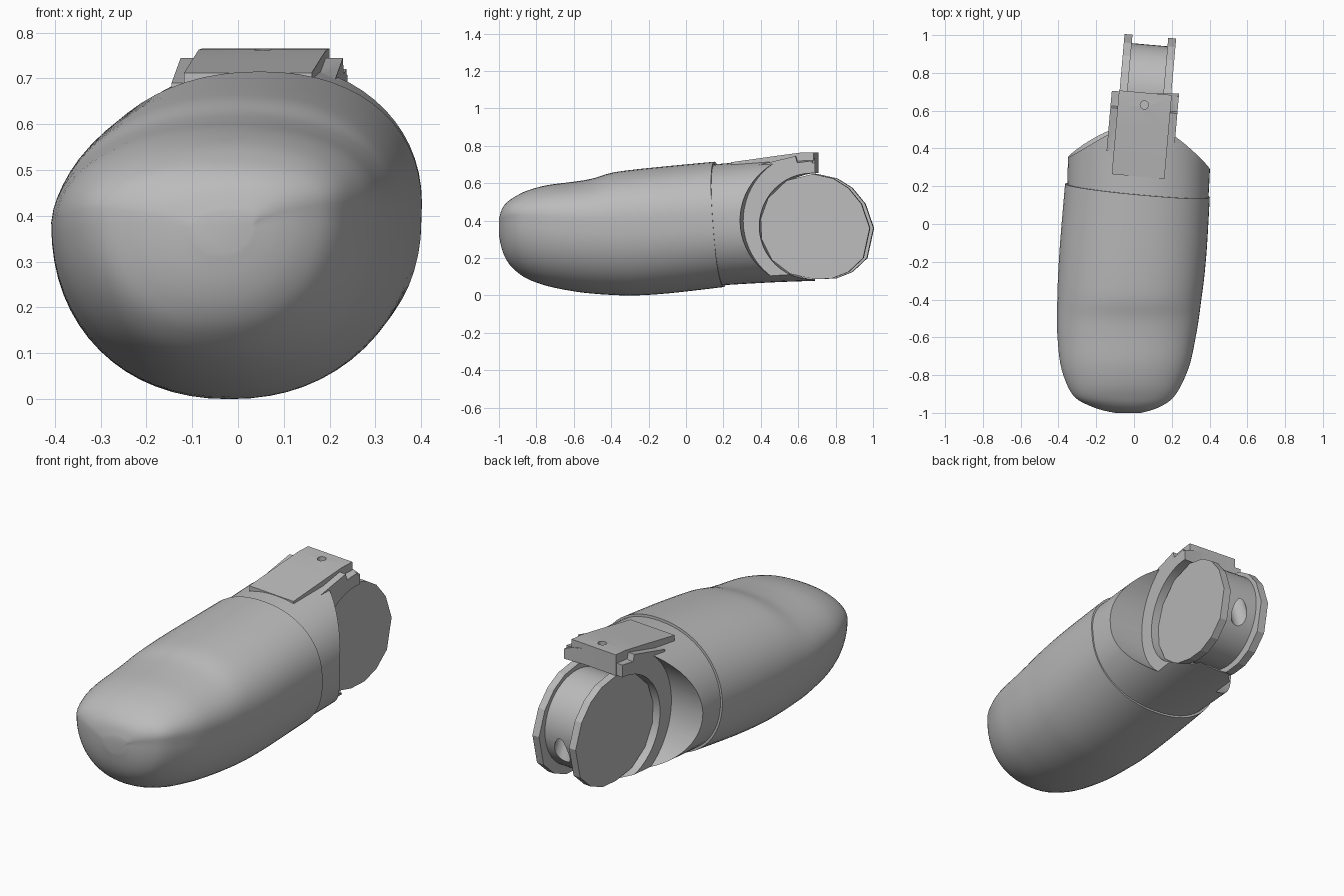
import bpy, bmesh, math
from mathutils import Matrix, Vector

cube = bpy.data.objects.get("Cube")
if cube:
    bpy.data.objects.remove(cube, do_unlink=True)

grey = bpy.data.materials.new("mid_grey")
grey.use_nodes = True
grey.diffuse_color = (0.5, 0.5, 0.5, 1)
grey.node_tree.nodes["Principled BSDF"].inputs["Base Color"].default_value = (0.5, 0.5, 0.5, 1)

# The hinge sits slightly twisted against the body
PIVOT_Y, PIVOT_Z = 0.69, 0.37
HINGE = (Matrix.Translation((0.06, PIVOT_Y, 0)) @ Matrix.Rotation(math.radians(-5), 4, 'Z')
         @ Matrix.Translation((0, -PIVOT_Y, 0)))


def finish(name, bm):
    bmesh.ops.recalc_face_normals(bm, faces=bm.faces)
    mesh = bpy.data.meshes.new(name)
    bm.to_mesh(mesh)
    bm.free()
    mesh.materials.append(grey)
    obj = bpy.data.objects.new(name, mesh)
    bpy.context.collection.objects.link(obj)
    return obj


def activate(obj):
    bpy.ops.object.select_all(action='DESELECT')
    obj.select_set(True)
    bpy.context.view_layer.objects.active = obj


def smooth(obj, angle=35):
    activate(obj)
    bpy.ops.object.shade_smooth_by_angle(angle=math.radians(angle))


def combine(obj, other, operation):
    mod = obj.modifiers.new(operation.lower(), 'BOOLEAN')
    mod.operation, mod.solver, mod.object = operation, 'EXACT', other
    activate(obj)
    bpy.ops.object.modifier_apply(modifier=mod.name)
    bpy.data.objects.remove(other, do_unlink=True)


def prism(name, profile, x0, x1):
    """Extrude a (y, z) profile along the hinge axis."""
    bm = bmesh.new()
    rings = [[bm.verts.new(HINGE @ Vector((x, y, z))) for y, z in profile] for x in (x0, x1)]
    bridge(bm, rings)
    return finish(name, bm)


def circle(y, z, radius, count):
    return [(y + radius * math.cos(2 * math.pi * i / count),
             z + radius * math.sin(2 * math.pi * i / count)) for i in range(count)]


def rod(name, radius, location, depth, tilt=0):
    bm = bmesh.new()
    matrix = HINGE @ Matrix.Translation(location) @ Matrix.Rotation(tilt, 4, 'X')
    bmesh.ops.create_cone(bm, cap_ends=True, segments=16, radius1=radius, radius2=radius,
                          depth=depth, matrix=matrix)
    return finish(name, bm)


def bridge(bm, rings):
    n = len(rings[0])
    for a, b in zip(rings, rings[1:]):
        for i in range(n):
            j = (i + 1) % n
            bm.faces.new((a[i], a[j], b[j], b[i]))
    bm.faces.new(rings[0])
    bm.faces.new(list(reversed(rings[-1])))


def spline(keys, steps):
    """Catmull-Rom in-betweens for a list of section tuples."""
    out = []
    for i in range(len(keys) - 1):
        quad = keys[max(i - 1, 0)], keys[i], keys[i + 1], keys[min(i + 2, len(keys) - 1)]
        for s in range(steps):
            t = s / steps
            out.append([b + t * (c - a + t * (2 * a - 5 * b + 4 * c - d + t * (3 * (b - c) + d - a))) / 2
                        for a, b, c, d in zip(*quad)])
    return out + [list(keys[-1])]


def loft(name, keys, steps, slant, count=64):
    """Sections: y, left x, right x, bottom z, widest z, top z."""
    bm = bmesh.new()
    rings = []
    for y, xl, xr, zb, zm, zt in spline(keys, steps):
        ring = []
        for i in range(count):
            a = 2 * math.pi * i / count
            c, s = math.cos(a), math.sin(a)
            power = 0.92
            x = (xl + xr) / 2 + (xr - xl) / 2 * math.copysign(abs(c) ** power, c)
            z = zm + (zt - zm if s > 0 else zm - zb) * math.copysign(abs(s) ** power, s)
            k = slant(y)
            x += 0.03 * max(s, 0)
            ring.append(bm.verts.new((x, y - k * (0.09 * x + 0.07 * (z - 0.38)), z)))
        rings.append(ring)
    bridge(bm, rings)
    return finish(name, bm)


# Fingertip shell with a flattened nail bed
tip_sections = [
    (-1.0, -0.10, 0.03, 0.32, 0.38, 0.41),
    (-0.985, -0.17, 0.09, 0.25, 0.40, 0.46),
    (-0.96, -0.24, 0.15, 0.19, 0.41, 0.495),
    (-0.92, -0.31, 0.205, 0.14, 0.415, 0.525),
    (-0.85, -0.355, 0.25, 0.09, 0.41, 0.56),
    (-0.74, -0.39, 0.295, 0.05, 0.40, 0.59),
    (-0.6, -0.405, 0.325, 0.022, 0.39, 0.608),
    (-0.5, -0.408, 0.342, 0.01, 0.385, 0.625),
    (-0.4, -0.406, 0.355, 0.003, 0.38, 0.655),
    (-0.28, -0.402, 0.37, 0.0, 0.38, 0.672),
    (-0.1, -0.39, 0.385, 0.012, 0.385, 0.69),
    (0.18, -0.365, 0.40, 0.045, 0.39, 0.715),
]
tip = loft("fingertip_shell", tip_sections, 4, lambda y: max(0, (y + 0.4) / 0.58))
smooth(tip)

# Collar, cut to a curved mouth on both sides of the hinge cheeks
collar_sections = [
    (0.1, -0.355, 0.388, 0.05, 0.39, 0.695),
    (0.3, -0.35, 0.40, 0.062, 0.39, 0.712),
    (0.5, -0.34, 0.405, 0.072, 0.39, 0.73),
    (0.69, -0.33, 0.41, 0.078, 0.39, 0.74),
]
collar = loft("hinge_collar", collar_sections, 4, lambda y: max(0, 1 - (y - 0.1) / 0.59))
for side in (-1, 1):
    mouth = circle(PIVOT_Y, 0.40, 0.37, 64)
    combine(collar, prism("mouth_cutter", mouth, side * 0.178, side * 0.7), 'DIFFERENCE')

# Hood over the hinge, with stepped shoulders
shoulder = [(0.37, 0.6), (0.37, 0.69), (0.6, 0.745), (0.61, 0.71), (0.69, 0.72), (0.69, 0.6)]
combine(collar, prism("shoulders", shoulder, -0.178, 0.178), 'UNION')
hood = [(0.25, 0.6), (0.25, 0.712), (0.5, 0.747), (0.62, 0.763), (0.695, 0.765), (0.695, 0.6)]
combine(collar, prism("hood", hood, -0.14, 0.14), 'UNION')

# Round bore for the hinge and the pin hole on top
combine(collar, prism("bore_cutter", circle(PIVOT_Y, PIVOT_Z, 0.284, 48), -0.4, 0.4), 'DIFFERENCE')
combine(collar, rod("pin_cutter", 0.022, (0, 0.63, 0.76), 0.1), 'DIFFERENCE')
smooth(collar, 25)

# Two faceted hinge cheeks
cheek_profile = [
    (0.69, 0.65), (0.8, 0.625), (0.88, 0.575), (0.95, 0.49), (0.995, 0.36), (0.96, 0.2),
    (0.88, 0.125), (0.79, 0.09), (0.69, 0.088), (0.57, 0.115), (0.47, 0.19), (0.415, 0.3),
    (0.41, 0.41), (0.45, 0.52), (0.55, 0.615),
]
for label, side in (("right", -1), ("left", 1)):
    cheek = prism(label + "_hinge_disc", cheek_profile, side * 0.095, side * 0.137)
    smooth(cheek, 10)

# Sunken drum between the discs, notched for a cord
drum = prism("hinge_drum", circle(0.70, PIVOT_Z, 0.25, 48), -0.1, 0.1)
combine(drum, rod("cord_cutter", 0.045, (0, 0.94, 0.26), 0.4, math.radians(20)), 'DIFFERENCE')
smooth(drum)
